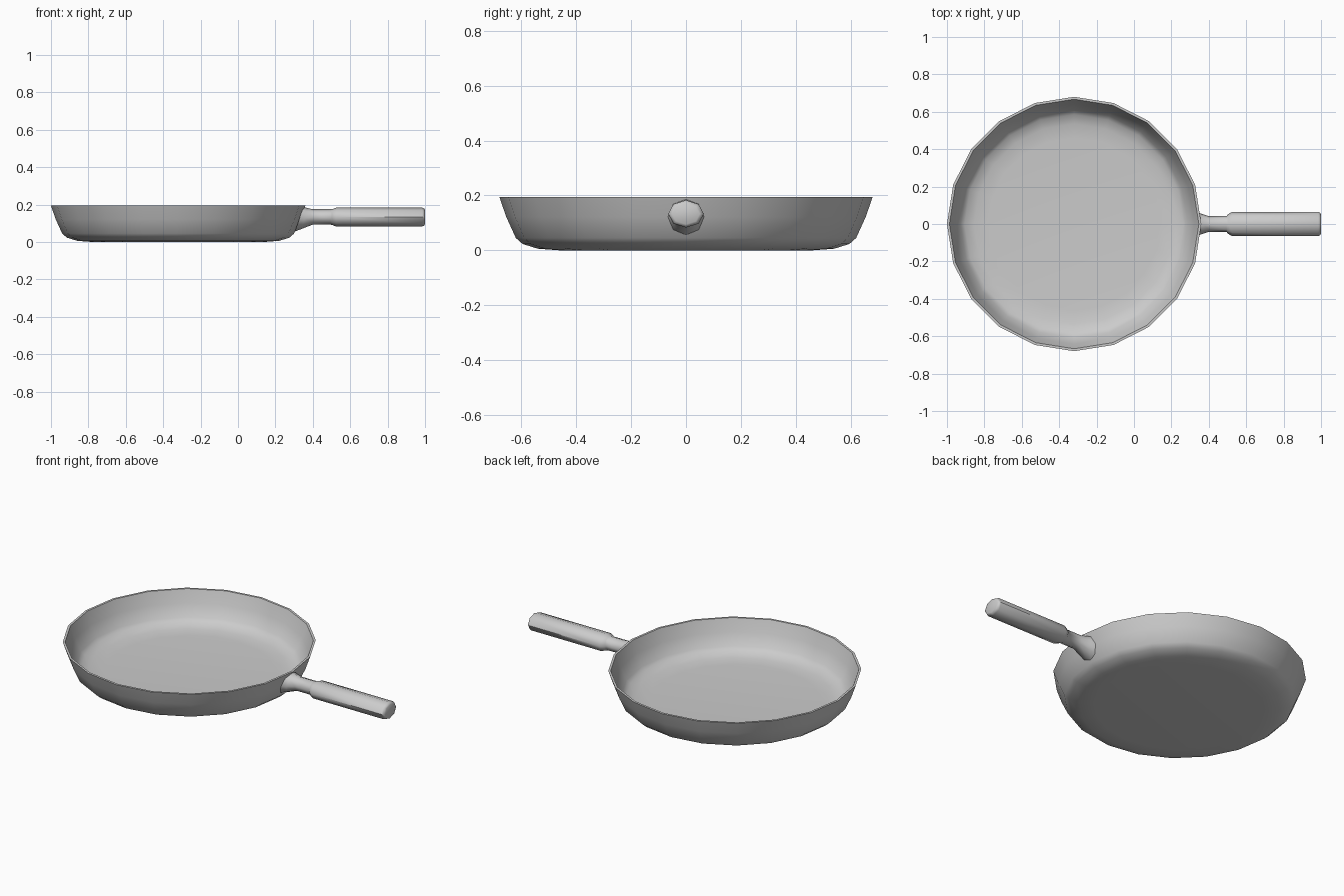
import bpy, bmesh
from math import sin, cos, pi, radians

if "Cube" in bpy.data.objects:
    bpy.data.objects.remove(bpy.data.objects["Cube"])


def loft(name, rings, cap_start=True, cap_end=True, angle=35):
    """Skin a list of equal-length point rings into one smooth-shaded object."""
    bm = bmesh.new()
    loops = [[bm.verts.new(p) for p in r] for r in rings]
    n = len(loops[0])
    for a, b in zip(loops, loops[1:]):
        for i in range(n):
            j = (i + 1) % n
            bm.faces.new((a[i], a[j], b[j], b[i]))
    if cap_start:
        bm.faces.new(loops[0][::-1])
    if cap_end:
        bm.faces.new(loops[-1])
    bmesh.ops.recalc_face_normals(bm, faces=bm.faces)
    mesh = bpy.data.meshes.new(name)
    bm.to_mesh(mesh)
    bm.free()
    obj = bpy.data.objects.new(name, mesh)
    bpy.context.collection.objects.link(obj)
    bpy.ops.object.select_all(action='DESELECT')
    obj.select_set(True)
    bpy.context.view_layer.objects.active = obj
    bpy.ops.object.shade_smooth_by_angle(angle=radians(angle))
    return obj


# Pan body: outer wall from the base up, over the rim, down to the inner floor
PAN_X, SIDES = -0.32, 20
pan_profile = [(0.46, 0.0), (0.54, 0.006), (0.595, 0.023), (0.62, 0.045),
               (0.655, 0.122), (0.68, 0.194),
               (0.667, 0.194), (0.642, 0.122), (0.608, 0.052),
               (0.585, 0.033), (0.535, 0.018), (0.46, 0.013)]
loft("pan_body", [[(PAN_X + r * cos(2 * pi * i / SIDES),
                    r * sin(2 * pi * i / SIDES), z) for i in range(SIDES)]
                  for r, z in pan_profile])

# Handle: octagonal sections (x, centre z, half width, half height, lean)
# The lean makes the flared foot follow the sloping pan wall
handle_sections = [(0.327, 0.122, 0.066, 0.066, 0.34),
                   (0.355, 0.126, 0.057, 0.056, 0.25),
                   (0.40, 0.134, 0.042, 0.041, 0),
                   (0.495, 0.134, 0.042, 0.041, 0),
                   (0.502, 0.133, 0.052, 0.042, 0),
                   (0.525, 0.133, 0.065, 0.050, 0),
                   (0.985, 0.133, 0.065, 0.050, 0),
                   (0.995, 0.133, 0.060, 0.046, 0),
                   (1.0, 0.133, 0.050, 0.038, 0)]
rings = []
for x, zc, w, h, lean in handle_sections:
    rings.append([(x + lean * h * sin(pi * i / 4), w * cos(pi * i / 4),
                   zc + h * sin(pi * i / 4)) for i in range(8)])
loft("handle", rings, angle=50)
